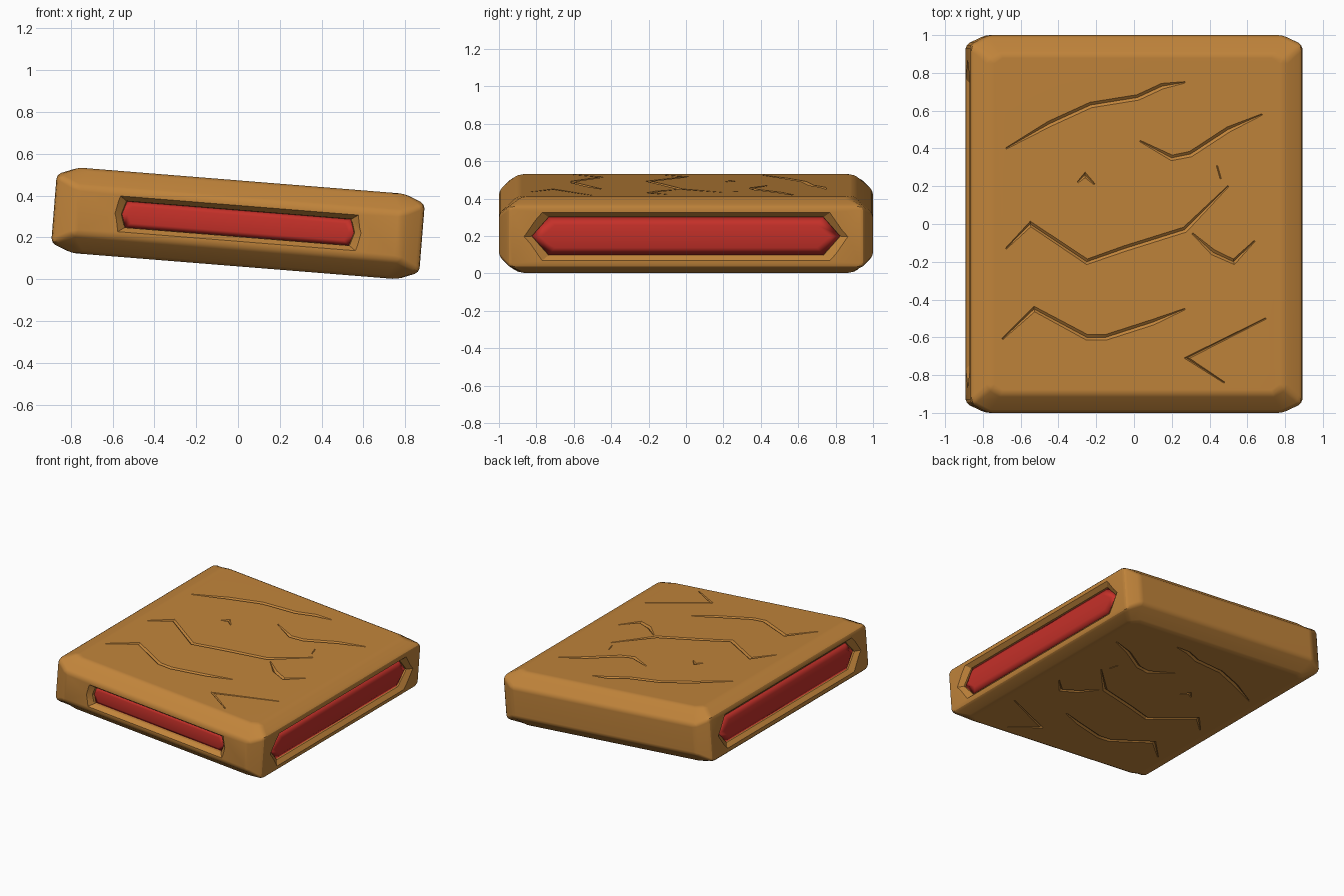
import bpy, bmesh
from mathutils import Vector

cube = bpy.data.objects.get("Cube")
if cube:
    bpy.data.objects.remove(cube, do_unlink=True)


def material(name, rgb):
    m = bpy.data.materials.new(name)
    m.use_nodes = True
    m.diffuse_color = (*rgb, 1)
    b = m.node_tree.nodes["Principled BSDF"]
    b.inputs["Base Color"].default_value = (*rgb, 1)
    b.inputs["Roughness"].default_value = 0.7
    return m


CRUST = material("baked_brown", (0.53, 0.23, 0.043))
JAM = material("jam_red", (0.56, 0.03, 0.022))


def loft(bm, rings):
    """Skin a row of equal rings and cap both ends."""
    loops = [[bm.verts.new(p) for p in ring] for ring in rings]
    n = len(loops[0])
    for a, b in zip(loops, loops[1:]):
        for i in range(n):
            j = (i + 1) % n
            bm.faces.new((a[i], a[j], b[j], b[i]))
    bm.faces.new(loops[0])
    bm.faces.new(loops[-1])


def make(name, lofts, mat):
    bm = bmesh.new()
    for rings in lofts:
        loft(bm, rings)
    bmesh.ops.recalc_face_normals(bm, faces=bm.faces)
    me = bpy.data.meshes.new(name)
    bm.to_mesh(me)
    bm.free()
    me.materials.append(mat)
    ob = bpy.data.objects.new(name, me)
    bpy.context.collection.objects.link(ob)
    return ob


def apply(ob, kind, **settings):
    mod = ob.modifiers.new(kind, kind)
    for k, v in settings.items():
        setattr(mod, k, v)
    bpy.ops.object.select_all(action='DESELECT')
    ob.select_set(True)
    bpy.context.view_layer.objects.active = ob
    bpy.ops.object.modifier_apply(modifier=mod.name)


def octagon(ax, ay, az, bx, by, bz):
    """Rectangle with cut corners, the long and short sides at their own heights."""
    ring = []
    for sx, sy in ((1, 1), (-1, 1), (-1, -1), (1, -1)):
        pair = [(sx * ax, sy * ay, az), (sx * bx, sy * by, bz)]
        ring += pair if sx * sy > 0 else pair[::-1]
    return ring


def hexagon(hu, hv, tip):
    return [(hu, 0), (hu - tip, hv), (tip - hu, hv),
            (-hu, 0), (tip - hu, -hv), (hu - tip, -hv)]


def side_ring(x, *shape):
    return [(x, u, v) for u, v in hexagon(*shape)]


def front_ring(y, *shape):
    return [(u, y, v) for u, v in hexagon(*shape)]


# Pastry body
crust = make("pastry_crust", [[
    octagon(0.78, 0.86, -0.205, 0.72, 0.9, -0.205),
    octagon(0.883, 0.95, -0.165, 0.78, 1, -0.115),
    octagon(0.883, 0.95, 0.165, 0.78, 1, 0.115),
    octagon(0.78, 0.86, 0.205, 0.72, 0.9, 0.205)]], CRUST)
apply(crust, 'BEVEL', width=0.022, segments=2, limit_method='ANGLE', angle_limit=0.3)

# Sloping openings on both sides and the front
slots = [[side_ring(s * 0.9, 0.89, 0.145, 0.1),
          side_ring(s * 0.855, 0.825, 0.102, 0.09),
          side_ring(s * 0.81, 0.82, 0.1, 0.09)] for s in (-1, 1)]
slots.append([front_ring(-1.02, 0.61, 0.1, 0.02),
              front_ring(-0.97, 0.56, 0.064, 0.02),
              front_ring(-0.92, 0.55, 0.06, 0.02)])

# Cracks scored into the top and the underside
CRACKS = [
    [(-.68, .4), (-.45, .53), (-.23, .63), (.02, .67), (.15, .73), (.27, .75)],
    [(.03, .44), (.2, .35), (.3, .37), (.5, .5), (.68, .58)],
    [(-.3, .22), (-.26, .26), (-.21, .21)],
    [(-.68, -.13), (-.55, 0), (-.25, -.2), (-.05, -.13), (.27, -.03), (.5, .2)],
    [(-.7, -.61), (-.53, -.45), (-.25, -.6), (-.15, -.6), (.1, -.52), (.27, -.45)],
    [(.7, -.5), (.28, -.71), (.48, -.84)],
    [(.31, -.05), (.42, -.15), (.53, -.2), (.64, -.09)],
    [(.44, .31), (.46, .24)],
]


def crack(points, z, width=0.015, depth=0.012):
    pts = [Vector((x - 0.016, y, z)) for x, y in points]
    rings = []
    for i, p in enumerate(pts):
        before = (p - pts[i - 1]).normalized() if i else Vector()
        after = (pts[i + 1] - p).normalized() if i + 1 < len(pts) else Vector()
        d = (before + after).normalized()
        side = Vector((-d.y, d.x, 0))
        k = 1 if 0 < i < len(pts) - 1 else 0.25
        up = Vector((0, 0, depth * k))
        side *= width * k
        rings.append([p + side, p + up, p - side, p - up])
    return rings


cracks = [crack(c, z) for c in CRACKS for z in (-0.205, 0.205)]

for name, lofts in (("slot_cutter", slots), ("crack_cutter", cracks)):
    cutter = make(name, lofts, CRUST)
    cutter.hide_render = True
    apply(crust, 'BOOLEAN', object=cutter, operation='DIFFERENCE', solver='EXACT')
    bpy.data.objects.remove(cutter, do_unlink=True)

# Jam filling showing through the openings
side_jam = make("side_filling", [[
    side_ring(-0.868, 0.77, 0.06, 0.07), side_ring(-0.84, 0.83, 0.108, 0.09),
    side_ring(0.84, 0.83, 0.108, 0.09), side_ring(0.868, 0.77, 0.06, 0.07)]], JAM)
front_jam = make("front_filling", [[
    front_ring(-0.965, 0.53, 0.04, 0.02), front_ring(-0.95, 0.56, 0.068, 0.02),
    front_ring(-0.7, 0.56, 0.068, 0.02)]], JAM)

# Smooth shading and the slight sideways lean
for ob, angle in ((crust, 0.5), (side_jam, 1.1), (front_jam, 1.1)):
    bpy.ops.object.select_all(action='DESELECT')
    ob.select_set(True)
    bpy.context.view_layer.objects.active = ob
    bpy.ops.object.shade_smooth_by_angle(angle=angle)
    normals = ob.modifiers.new("Weighted normals", 'WEIGHTED_NORMAL')
    normals.keep_sharp = True
    ob.location.z = 0.267
    ob.rotation_euler.y = 0.08
